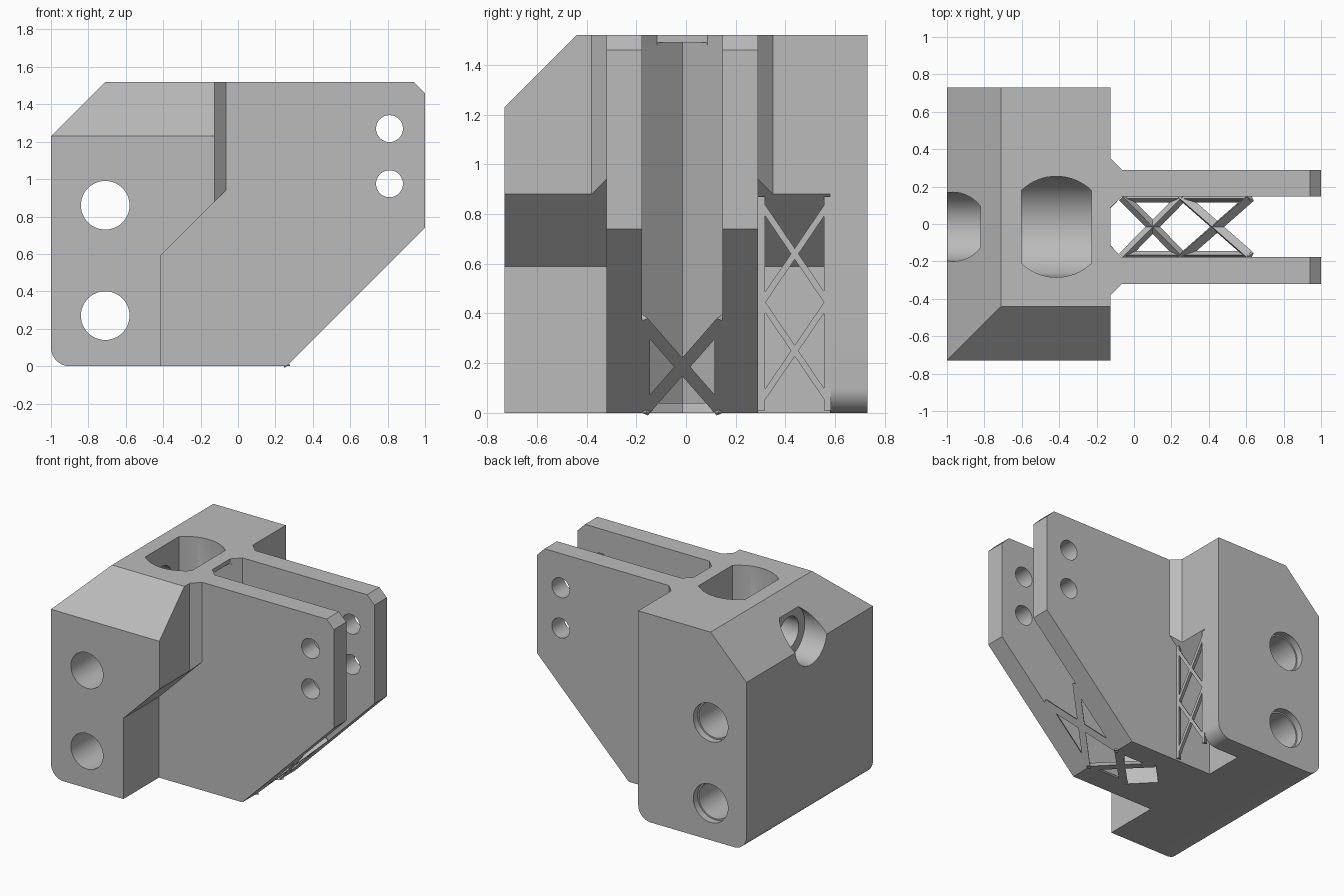
import bpy, bmesh, math
from mathutils import Vector

if "Cube" in bpy.data.objects:
    bpy.data.objects.remove(bpy.data.objects["Cube"])

grey = bpy.data.materials.new("plain grey")
grey.diffuse_color = (0.5, 0.5, 0.5, 1)
grey.use_nodes = True
grey.node_tree.nodes["Principled BSDF"].inputs["Base Color"].default_value = grey.diffuse_color
YC = -0.015          # centre line of arms and bores


def finish(bm, name):
    bmesh.ops.recalc_face_normals(bm, faces=bm.faces)
    me = bpy.data.meshes.new(name)
    bm.to_mesh(me)
    bm.free()
    me.materials.append(grey)
    ob = bpy.data.objects.new(name, me)
    bpy.context.collection.objects.link(ob)
    return ob


def prism(name, pts, axis, lo, hi):
    """Extrude a 2D outline along an axis; lo may be a function of the point."""
    def place(p, d):
        return {"x": (d, p[0], p[1]), "y": (p[0], d, p[1]), "z": (p[0], p[1], d)}[axis]
    bm = bmesh.new()
    a = [bm.verts.new(place(p, lo(p) if callable(lo) else lo)) for p in pts]
    b = [bm.verts.new(place(p, hi)) for p in pts]
    bm.faces.new(a)
    bm.faces.new(b[::-1])
    for i in range(len(pts)):
        j = (i + 1) % len(pts)
        bm.faces.new((a[i], a[j], b[j], b[i]))
    return finish(bm, name)


def arc(cx, cy, r, a0, a1, n):
    return [(cx + r * math.cos(math.radians(a0 + (a1 - a0) * i / n)),
             cy + r * math.sin(math.radians(a0 + (a1 - a0) * i / n))) for i in range(n + 1)]


def circle(cx, cy, r, n=48):
    return arc(cx, cy, r, 0, 360, n)[:-1]


def boolean(target, tool, op):
    m = target.modifiers.new(op, "BOOLEAN")
    m.operation, m.object, m.solver = op, tool, "EXACT"
    bpy.context.view_layer.objects.active = target
    bpy.ops.object.modifier_apply(modifier=m.name)
    bpy.data.objects.remove(tool, do_unlink=True)


def bar(p, q, normal, w, h):
    """Triangular strut: flat base of width w, ridge raised by h along normal."""
    p, q, n = Vector(p), Vector(q), Vector(normal).normalized()
    side = (q - p).normalized().cross(n) * (w / 2)
    bm = bmesh.new()
    ends = [[bm.verts.new(c + o) for o in (side, -side, n * h)] for c in (p, q)]
    a, b = ends
    bm.faces.new(a)
    bm.faces.new(b[::-1])
    for i in range(3):
        j = (i + 1) % 3
        bm.faces.new((a[i], a[j], b[j], b[i]))
    return finish(bm, "strut")


def join(obs, name):
    bpy.ops.object.select_all(action="DESELECT")
    for o in obs:
        o.select_set(True)
    bpy.context.view_layer.objects.active = obs[0]
    bpy.ops.object.join()
    obs[0].name = name


# Mounting block with sloped left edge and stepped right edge
foot = arc(-0.9, 0.1, 0.1, 180, 270, 10)
body = prism("bracket_body", foot + [(-0.415, 0), (-0.415, 0.59), (-0.125, 0.88),
             (-0.125, 1.52), (-0.71, 1.52), (-1, 1.23)], "y", -0.73, 0.73)
# Rear wall running down to the base
boolean(body, prism("rear_wall", [(-0.6, 0)] + arc(-0.225, 0.1, 0.1, 270, 360, 10)
        + [(-0.125, 1.2), (-0.6, 1.2)], "y", 0.58, 0.73), "UNION")
# Core that becomes the twin arms
boolean(body, prism("arms", [(-0.6, 0), (0.26, 0), (1, 0.74), (1, 1.46), (0.94, 1.52),
        (-0.6, 1.52)], "y", -0.32, 0.29), "UNION")
# Corner gussets where the arms meet the block
for s, y in ((-1, -0.32), (1, 0.29)):
    tri = [(-0.065, y), (-0.125, y + s * 0.06), (-0.2, y + s * 0.06), (-0.2, y - s * 0.05),
           (-0.065, y - s * 0.05)]
    boolean(body, prism("gusset", tri, "z", lambda p: p[0] + 1.005, 1.52), "UNION")

# Front top slope
boolean(body, prism("front_slope", [(-0.83, 1.13), (-0.34, 1.62), (-0.83, 1.62)],
        "x", -1.2, 0.2), "DIFFERENCE")
# Slot between the arms, with a V groove under a thin cap
lo, hi = YC - 0.162, YC + 0.162
boolean(body, prism("slot", [(-0.065, lo), (1.2, lo), (1.2, hi), (-0.065, hi), (-0.222, YC)],
        "z", -0.2, 1.49), "DIFFERENCE")
boolean(body, prism("slot_top", [(-0.065, lo), (1.2, lo), (1.2, hi), (-0.065, hi),
        (-0.125, hi - 0.06), (-0.125, lo + 0.06)], "z", 1.48, 1.7), "DIFFERENCE")
# Mounting holes with a shallow rear counterbore
for z in (0.86, 0.27):
    boolean(body, prism("bolt_hole", circle(-0.71, z, 0.13), "y", -1, 1), "DIFFERENCE")
    boolean(body, prism("bolt_recess", circle(-0.71, z, 0.14), "y", 0.68, 1), "DIFFERENCE")
for z in (1.27, 0.975):
    boolean(body, prism("arm_hole", circle(0.81, z, 0.072, 32), "y", -1, 1), "DIFFERENCE")
# Top cavity: clipped round shaft with a trough-shaped floor
cav = prism("cavity", arc(-0.415, YC, 0.27, 46, 134, 16) + arc(-0.415, YC, 0.27, 226, 314, 16),
            "z", 0.9, 1.7)
trough = prism("trough", arc(YC, 1.26, 0.272, 180, 360, 32) + [(YC + 0.272, 1.8),
               (YC - 0.272, 1.8)], "x", -0.8, 0)
boolean(cav, trough, "INTERSECT")
boolean(body, cav, "DIFFERENCE")
# Side bore and the smaller passage into the cavity
boolean(body, prism("side_bore", circle(YC, 1.26, 0.185), "x", -1.2, -0.82), "DIFFERENCE")
boolean(body, prism("passage", circle(YC, 1.26, 0.115), "x", -0.9, -0.5), "DIFFERENCE")

# Cross bracing under the arms: one flat cell, one sloped cell
struts = []
cells = [((-0.06, 0), (0.26, 0), (0, 0, 1)), ((0.26, 0), (0.63, 0.37), (-1, 0, 1))]
for (x0, z0), (x1, z1), n in cells:
    for ya, yb in ((lo, hi), (hi, lo)):
        struts.append(bar((x0, ya, z0), (x1, yb, z1), n, 0.055, 0.04))
    for y in (lo + 0.01, hi - 0.01):
        struts.append(bar((x0, y, z0), (x1, y, z1), n, 0.045, 0.03))
join(struts, "arm_bracing")

# Cross bracing between rear arm and rear wall
struts = []
for z in (0.055, 0.445):
    for ya, yb in ((0.305, 0.57), (0.57, 0.305)):
        struts.append(bar((-0.125, ya, z), (-0.125, yb, z + 0.39), (-1, 0, 0), 0.025, 0.03))
for y in (0.303, 0.57):
    struts.append(bar((-0.125, y, 0.01), (-0.125, y, 0.87), (-1, 0, 0), 0.028, 0.03))
join(struts, "rear_bracing")

# Smooth the bores, keep edges crisp
bpy.ops.object.select_all(action="DESELECT")
body.select_set(True)
bpy.context.view_layer.objects.active = body
bpy.ops.object.shade_smooth_by_angle(angle=math.radians(25))
